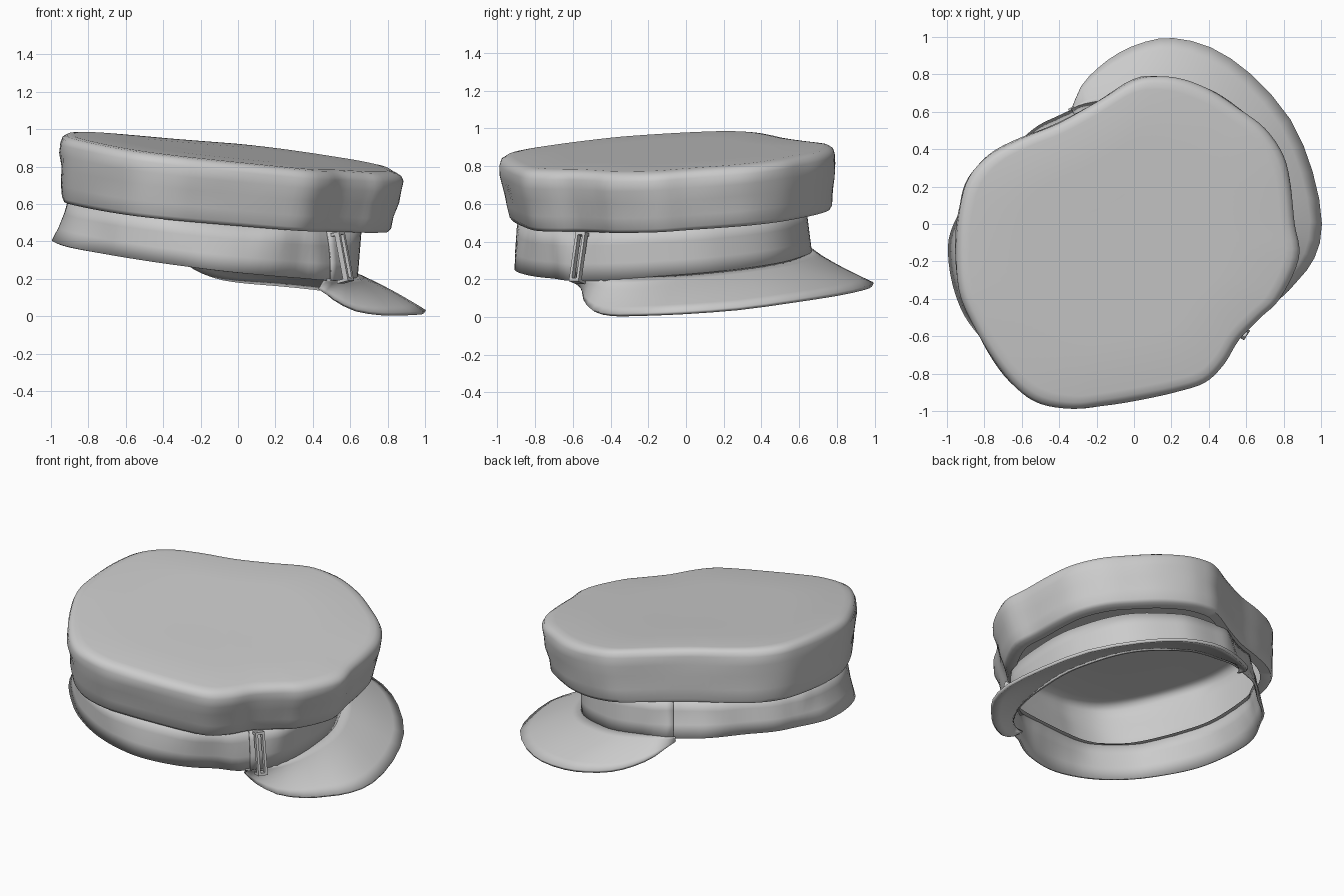
import bpy, math
from mathutils import Vector

if "Cube" in bpy.data.objects:
    bpy.data.objects.remove(bpy.data.objects["Cube"])

mat = bpy.data.materials.new("light_grey_cloth")
mat.diffuse_color = (0.6, 0.6, 0.6, 1)
mat.use_nodes = True
mat.node_tree.nodes["Principled BSDF"].inputs["Base Color"].default_value = mat.diffuse_color


def make(name, verts, faces, angle=50, thick=0, offset=-1):
    me = bpy.data.meshes.new(name)
    me.from_pydata([tuple(v) for v in verts], [], faces)
    me.materials.append(mat)
    ob = bpy.data.objects.new(name, me)
    bpy.context.collection.objects.link(ob)
    bpy.context.view_layer.objects.active = ob
    bpy.ops.object.select_all(action='DESELECT')
    ob.select_set(True)
    if thick:
        m = ob.modifiers.new("thickness", 'SOLIDIFY')
        m.thickness, m.offset = thick, offset
    bpy.ops.object.shade_smooth_by_angle(angle=math.radians(angle))
    return ob


def spline(pts, n, closed):
    """Catmull-Rom resampling with n steps per span."""
    P = [Vector(p) for p in pts]
    c = len(P)
    get = (lambda i: P[i % c]) if closed else (lambda i: P[max(0, min(c - 1, i))])
    out = []
    for i in range(c if closed else c - 1):
        a, b, d, e = get(i - 1), get(i), get(i + 1), get(i + 2)
        for k in range(n):
            t = k / n
            out.append(0.5 * (2 * b + (d - a) * t + (2 * a - 5 * b + 4 * d - e) * t * t
                              + (3 * b - a - 3 * d + e) * t ** 3))
    if not closed:
        out.append(P[-1])
    return out


def grid_faces(rows, cols, closed):
    w = cols if closed else cols - 1
    return [(r * cols + c, r * cols + (c + 1) % cols,
             (r + 1) * cols + (c + 1) % cols, (r + 1) * cols + c)
            for r in range(rows - 1) for c in range(w)]


# Three tilted planes set the heights of the hat
def brim_z(x, y):
    return .29 - .125 * x + .065 * y


def hem_z(x, y):
    return .535 - .096 * x + .06 * y


def top_z(x, y):
    return .878 - .115 * x + .062 * y


# Crown outline seen from above (clockwise)
OUT = [(.14, .79), (.27, .77), (.42, .71), (.56, .62), (.7, .51), (.8, .36), (.84, .2),
       (.86, 0), (.88, -.18), (.78, -.4), (.68, -.5), (.56, -.62), (.48, -.75),
       (.38, -.85), (.22, -.9), (0, -.945), (-.18, -.975), (-.33, -.99), (-.5, -.96),
       (-.63, -.875), (-.75, -.73), (-.86, -.54), (-.935, -.35), (-.95, -.1),
       (-.93, .1), (-.88, .25), (-.77, .37), (-.6, .46), (-.4, .54), (-.2, .65), (0, .77)]
outline = spline(OUT, 4, True)
C = len(outline)
mid = Vector((-.06, -.1))


def crown_xy(p, s, t):
    q = mid + (p - mid) * s
    lean = .3 * (min(t, .8) - .8)
    return Vector((q.x + .125 * lean, q.y - .086 * lean))


# Head band radius by angle (degrees), kept inside the crown's hem at the top
BAND = [(0, .81), (22, .83), (45, .85), (67, .825), (90, .775), (112, .735), (135, .705),
        (157, .755), (180, .815), (203, .815), (225, .795), (248, .79), (270, .785),
        (293, .77), (310, .765), (323, .81), (338, .82), (360, .81)]
hem = [crown_xy(p, .945, 0) for p in outline]


def hem_limit(x0, y0, a):
    d = Vector((math.cos(a), math.sin(a)))
    best = max(hem, key=lambda p: (p - Vector((x0, y0))).normalized().dot(d))
    return (best - Vector((x0, y0))).length - .025


def band_point(deg, t, extra=0):
    deg %= 360
    for (d0, r0), (d1, r1) in zip(BAND, BAND[1:]):
        if d0 <= deg <= d1:
            k = (deg - d0) / (d1 - d0)
            k = k * k * (3 - 2 * k)
            r = r0 + (r1 - r0) * k
            break
    a = math.radians(deg)
    x0, y0 = -.18 + .032 * t, -.125 - .022 * t
    top_r = min(r - .01, hem_limit(x0, y0, a))
    r += (top_r - r) * t + extra
    x, y = x0 + r * math.cos(a), y0 + r * math.sin(a)
    return Vector((x, y, brim_z(x, y) * (1 - t) + (hem_z(x, y) + .012) * t))


# Head band
N = 120
make("head_band", [band_point(360 * i / N, h) for h in (0, .33, .67, 1) for i in range(N)],
     grid_faces(4, N, True), thick=0.015)

# Front strap lying over the band
M = 46
make("front_strap", [band_point(-34 + 136 * i / (M - 1), h, 0.01)
                     for h in (.01, .35, .7, .99) for i in range(M)],
     grid_faces(4, M, False), thick=0.01)

# Crown: (blend from hem to top plane, outline scale)
rings = [(0.0, .87), (0.0, .945), (.06, .96), (.25, .97), (.5, .985), (.7, .998),
         (.86, 1.0), (.94, .988), (.985, .96), (1.0, .92), (1.005, .6), (1.0, .3)]
verts = []
for t, s in rings:
    for i, p in enumerate(outline):
        a = 2 * math.pi * i / C
        # soft creases round the side
        crease = .006 * math.sin(9 * a + 14 * t) * math.sin(math.pi * t) if s > .93 else 0
        x, y = crown_xy(p, s + crease, t)
        verts.append((x, y, hem_z(x, y) * (1 - t) + top_z(x, y) * t))
faces = grid_faces(len(rings), C, True)
verts.append((mid.x, mid.y, top_z(mid.x, mid.y)))
top = (len(rings) - 1) * C
faces += [(top + i, top + (i + 1) % C, len(verts) - 1) for i in range(C)]
make("crown", verts, [f[::-1] for f in faces], 60)

# Visor between the band's lower edge and its outer rim
RIM = [(-.33, .59, .345), (-.28, .73, .285), (-.19, .83, .235), (-.08, .91, .2),
       (.06, .97, .182), (.21, .99, .17), (.41, .94, .15), (.62, .8, .12),
       (.83, .56, .083), (.95, .28, .045), (1.0, 0, .024), (.96, -.18, .016),
       (.87, -.3, .012), (.77, -.4, .012), (.63, -.49, .032), (.51, -.535, .09),
       (.43, -.54, .15)]
rim = spline(RIM, 2, False)
R, K = len(rim), 7
verts = []
for k in range(K):
    t = k / (K - 1)
    for i, p in enumerate(rim):
        q = band_point(103 - 139 * i / (R - 1), 0)
        q.z += .01
        v = q.lerp(p, t)
        v.z += .01 * math.sin(math.pi * t) * math.sin(math.pi * i / (R - 1))
        verts.append(v)
make("visor", verts, grid_faces(K, R, False), 45, thick=0.02, offset=0)

# Buckle: upright rectangular frame where the strap ends
origin = Vector((.567, -.57, .318))
up = Vector((-.19, .14, 1)).normalized()
out = Vector((.84, -.54, 0))
out = (out - up * out.dot(up)).normalized()
side = up.cross(out)


def bar(name, centre, size):
    vs = []
    for i in range(8):
        d = [centre[j] + size[j] * (.5 if i >> j & 1 else -.5) for j in range(3)]
        vs.append(origin + out * d[0] + side * d[1] + up * d[2])
    make(name, vs, [(0, 2, 3, 1), (4, 5, 7, 6), (0, 1, 5, 4),
                    (2, 6, 7, 3), (0, 4, 6, 2), (1, 3, 7, 5)], 30)


for s, word in ((-1, "left"), (1, "right")):
    bar("buckle_side_" + word, (0, s * .022, 0), (.03, .016, .27))
for s, word in ((-1, "lower"), (1, "upper")):
    bar("buckle_" + word, (-.02, 0, s * .127), (.07, .06, .016))
